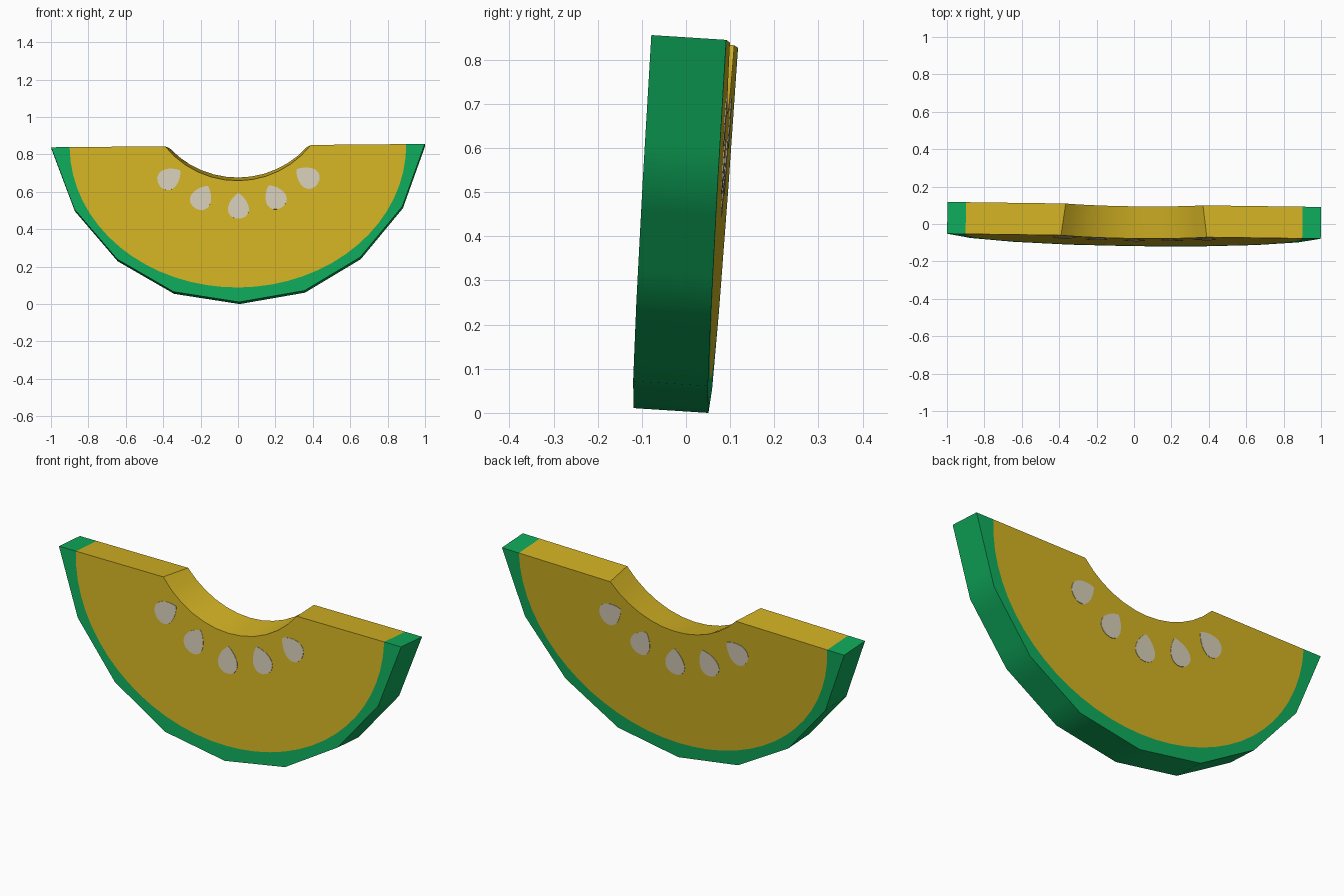
import bpy, bmesh, math
from mathutils import Matrix, Vector

if "Cube" in bpy.data.objects:
    bpy.data.objects.remove(bpy.data.objects["Cube"])

HALF = 0.085      # half thickness of the slice
TOP = 0.838       # height of the cut edge
SUB = 4           # points per rind facet

# slight lean back, roll and turn of the whole slice
POSE = (Matrix.Translation((0.0075, -0.034, 0.0054)) @ Matrix.Rotation(-0.014, 4, 'Z')
        @ Matrix.Rotation(-0.064, 4, 'X') @ Matrix.Rotation(-0.009, 4, 'Y'))


def material(name, rgb):
    m = bpy.data.materials.new(name)
    m.diffuse_color = (*rgb, 1)
    m.use_nodes = True
    m.node_tree.nodes["Principled BSDF"].inputs["Base Color"].default_value = m.diffuse_color
    return m


GREEN = material("rind_green", (0.0048, 0.40, 0.105))
YELLOW = material("flesh_yellow", (0.64, 0.44, 0.017))
CREAM = material("seed_cream", (0.67, 0.61, 0.48))


def finish(bm, name, mats):
    bmesh.ops.recalc_face_normals(bm, faces=bm.faces)
    bm.transform(POSE)
    me = bpy.data.meshes.new(name)
    bm.to_mesh(me)
    bm.free()
    for m in mats:
        me.materials.append(m)
    ob = bpy.data.objects.new(name, me)
    bpy.context.collection.objects.link(ob)
    return ob


# faceted rind outline, mirrored, then subdivided along each facet
half = [(0, 0), (0.35, 0.058), (0.65, 0.235), (0.877, 0.505), (0.999, TOP)]
corners = [(-x, z) for x, z in reversed(half[1:])] + half
outer = [Vector(a).lerp(Vector(b), k / SUB)
         for a, b in zip(corners, corners[1:]) for k in range(SUB)] + [Vector(corners[-1])]
n = len(outer)
# smooth border between rind and flesh
inner = [(-0.9 * math.cos(math.pi * i / (n - 1)),
          TOP - 0.76 * math.sin(math.pi * i / (n - 1))) for i in range(n)]


def bite(half_width, depth, steps=12):
    r = (half_width ** 2 + depth ** 2) / (2 * depth)
    a = math.asin(half_width / r)
    return [(r * math.sin(t), TOP - depth + r - r * math.cos(t))
            for t in (a * (2 * i / steps - 1) for i in range(steps + 1))]


# melon slice: rind and flesh
bm = bmesh.new()


def row(points, y):
    return [bm.verts.new((p[0], y, p[1])) for p in points]


def strip(a, b, mat):
    for i in range(len(a) - 1):
        bm.faces.new((a[i], a[i + 1], b[i + 1], b[i])).material_index = mat


sides = []
for y, hw, depth in ((-HALF, 0.39, 0.188), (HALF, 0.367, 0.160)):
    o, f, b = row(outer, y), row(inner, y), row(bite(hw, depth), y)
    strip(o, f, 0)                                      # rind border
    bm.faces.new(f + b[::-1]).material_index = 1        # flesh face
    sides.append((o, f, b))
(fo, ff, fb), (bo, bf, bb) = sides
strip(fo, bo, 0)                                        # outer skin
strip(fb, bb, 1)                                        # bite wall
for e in (0, -1):                                       # flat cut tops
    strip([fo[e], ff[e]], [bo[e], bf[e]], 0)
    strip([ff[e], fb[e]], [bf[e], bb[e]], 1)
body = finish(bm, "melon_slice", [GREEN, YELLOW])
bpy.context.view_layer.objects.active = body
body.select_set(True)
bpy.ops.object.shade_smooth_by_angle(angle=math.radians(30))
body.select_set(False)

# teardrop seeds as thin plates on both faces: centre x, z, tip angle from vertical
seeds = [(-0.365, 0.668, -55), (-0.195, 0.563, -28), (0, 0.515, 0),
         (0.195, 0.563, 28), (0.368, 0.668, 55)]
for side, label in ((-1, "front"), (1, "back")):
    for k, (cx, cz, deg) in enumerate(seeds):
        a = math.radians(deg)
        bm = bmesh.new()
        rings = []
        for y in (side * (HALF - 0.001), side * (HALF + 0.002)):
            ring = []
            for i in range(20):
                t = 2 * math.pi * i / 20
                u = 0.069 * math.cos(t)
                w = 0.069 * math.sin(t) * abs(math.sin(t / 2)) ** 0.7
                ring.append(bm.verts.new((cx + w * math.cos(a) - u * math.sin(a), y,
                                          cz + w * math.sin(a) + u * math.cos(a))))
            bm.faces.new(ring)
            rings.append(ring)
        for i in range(20):
            j = (i + 1) % 20
            bm.faces.new((rings[0][i], rings[0][j], rings[1][j], rings[1][i]))
        finish(bm, f"{label}_seed_{k + 1}", [CREAM])
